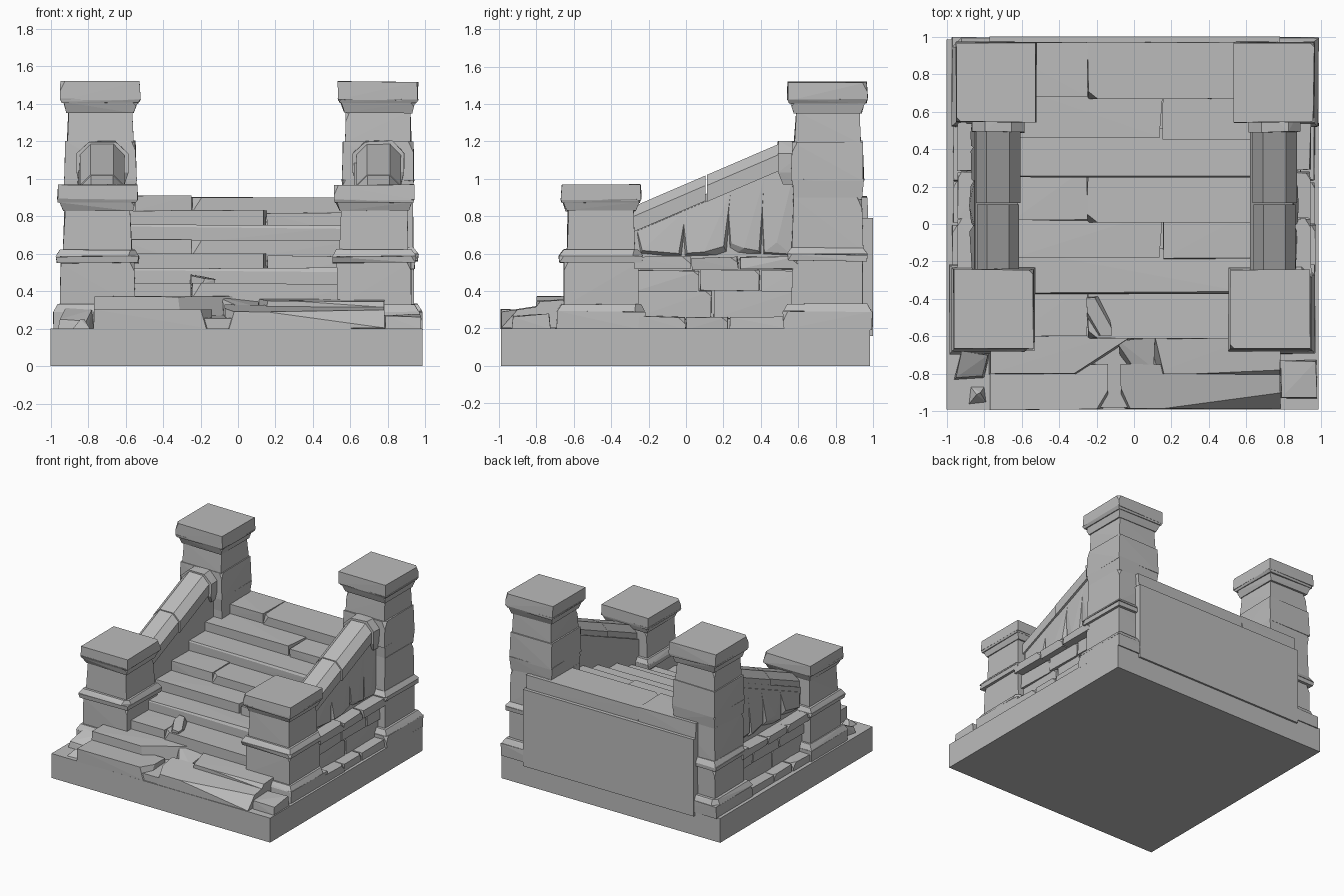
import bpy, bmesh, random
from mathutils import Vector

random.seed(4)
if "Cube" in bpy.data.objects:
    bpy.data.objects.remove(bpy.data.objects["Cube"], do_unlink=True)

GREY = (0.5, 0.5, 0.5, 1)
stone_mat = bpy.data.materials.new("grey_stone")
stone_mat.use_nodes = True
stone_mat.diffuse_color = GREY
stone_mat.node_tree.nodes["Principled BSDF"].inputs["Base Color"].default_value = GREY


def hull(points):
    bm = bmesh.new()
    for p in points:
        bm.verts.new(p)
    bmesh.ops.convex_hull(bm, input=bm.verts[:])
    bmesh.ops.delete(bm, geom=[v for v in bm.verts if not v.link_faces], context='VERTS')
    return bm


def stone(points, cuts=(), wobble=0.0):
    """Convex stone; each cut (point, normal) knocks off the side the normal faces."""
    jitter = lambda: random.uniform(-wobble, wobble)
    bm = hull([Vector(p) + Vector((jitter(), jitter(), jitter())) for p in points])
    for point, normal in cuts:
        bmesh.ops.bisect_plane(bm, geom=bm.verts[:] + bm.edges[:] + bm.faces[:],
                               plane_co=point, plane_no=normal, clear_outer=True)
        rest = [v.co.copy() for v in bm.verts]
        bm.free()
        bm = hull(rest)
    bmesh.ops.dissolve_limit(bm, angle_limit=0.01, verts=bm.verts[:], edges=bm.edges[:])
    bmesh.ops.recalc_face_normals(bm, faces=bm.faces[:])
    return bm


def make(name, stones):
    """Join several stones into one flat-shaded object."""
    whole = bmesh.new()
    for bm in stones:
        part = bpy.data.meshes.new("part")
        bm.to_mesh(part)
        bm.free()
        whole.from_mesh(part)
        bpy.data.meshes.remove(part)
    mesh = bpy.data.meshes.new(name)
    whole.to_mesh(mesh)
    whole.free()
    mesh.materials.append(stone_mat)
    bpy.context.collection.objects.link(bpy.data.objects.new(name, mesh))


def box(x0, x1, y0, y1, z0, z1, rise=0.0):
    """Box corners; rise lifts the rear top edge."""
    return [(x, y, z + (rise if y == y1 and z == z1 else 0))
            for x in (x0, x1) for y in (y0, y1) for z in (z0, z1)]


# Ground slab and rear plate
make("base_slab", [stone(box(-1, 0.985, -0.99, 0.985, 0, 0.2))])
make("back_plate", [stone(box(-0.77, 0.78, 0.9, 1.0, 0.16, 0.79))])

# Steps: riser positions from third step to landing, with alternating joints
risers = [-0.6, -0.37, -0.18, 0.02, 0.25, 0.46, 0.68, 0.97]
for i, (front, back) in enumerate(zip(risers, risers[1:])):
    top = 0.445 + i * 0.077
    low = 0.2 if i == 0 else top - 0.14
    wide = 0.77 if i == 6 else 0.64
    rear = back + (0 if i == 6 else 0.05)
    parts = []
    if i % 3 == 0:
        joint = -0.25
        parts.append(stone(box(-wide, joint, front, rear, low, top), wobble=0.004))
        parts.append(stone(box(joint + 0.005, wide, front - 0.012, rear, low, top - 0.006),
                           [((joint + 0.06, front - 0.012, top), (-0.8, -1, 0.5))], 0.004))
    elif i % 3 == 2:
        joint = 0.15
        parts.append(stone(box(-wide, joint, front, rear, low, top),
                           [((joint - 0.015, front, top), (1, -0.08, 0))], 0.003))
        parts.append(stone(box(joint + 0.005, wide, front - 0.006, rear, low, top - 0.012),
                           wobble=0.004))
    else:
        parts.append(stone(box(-wide, wide, front, rear, low, top),
                           [((0, front, top - 0.012), (0.004, -1, 0.5))], 0.004))
    make(f"step_{i + 3}", parts)

# Broken second step
make("step_2", [
    stone(box(-0.77, 0.02, -0.8, -0.55, 0.2, 0.37),
          [((-0.31, -0.8, 0.3), (0.55, -0.85, 0.1))], 0.004),
    stone(box(0.1, 0.78, -0.8, -0.55, 0.2, 0.345, 0.015),
          [((0.15, -0.8, 0.3), (-1, -0.25, 0.2)), ((0.5, -0.8, 0.335), (0.05, -1, 0.8))], 0.004)])

# Cracked lowest step
make("step_1", [
    stone(box(-0.77, -0.14, -0.99, -0.75, 0.2, 0.3),
          [((-0.2, -0.99, 0.3), (1, -0.6, 0.3))], 0.003),
    stone(box(-0.24, 0.0, -0.98, -0.58, 0.19, 0.255, 0.02)),
    stone(box(-0.07, 0.78, -0.985, -0.75, 0.2, 0.29, 0.035),
          [((-0.07, -0.88, 0.3), (-1, -0.5, 0.3)), ((0.3, -0.985, 0.27), (0.12, -1, 0.9))], 0.003)])

# Loose rubble on the steps and slab
make("rubble", [
    stone(box(-0.07, 0.1, -0.78, -0.62, 0.24, 0.31, 0.04),
          [((-0.03, -0.74, 0.3), (-1, -0.8, 0.4))], 0.015),
    stone(box(-0.25, -0.13, -0.59, -0.39, 0.42, 0.47, 0.01),
          [((-0.14, -0.5, 0.45), (1, 0.5, 0.5)), ((-0.2, -0.57, 0.45), (-0.8, -0.5, 0.3))], 0.01),
    stone([(-0.96, -0.83, 0.2), (-0.8, -0.82, 0.2), (-0.77, -0.69, 0.2), (-0.92, -0.67, 0.2),
           (-0.95, -0.82, 0.25), (-0.81, -0.81, 0.24), (-0.78, -0.7, 0.3), (-0.92, -0.68, 0.31)]),
    stone([(-0.88, -0.96, 0.2), (-0.79, -0.95, 0.2), (-0.8, -0.87, 0.2), (-0.87, -0.87, 0.2),
           (-0.84, -0.91, 0.25), (-0.82, -0.9, 0.25)]),
    stone(box(0.785, 0.975, -0.93, -0.73, 0.2, 0.265, 0.01), wobble=0.006)])


# Pillars: stacked square tiers of (bottom z, half width, top z, half width)
def pillar(name, cx, cy, tiers):
    parts = []
    for z0, h0, z1, h1 in tiers:
        corners = [(cx + sx * h, cy + sy * h, z) for z, h in ((z0, h0), (z1, h1))
                   for sx in (-1, 1) for sy in (-1, 1)]
        sx, sy = random.choice((-1, 1)), random.choice((-1, 1))
        nick = ((cx + sx * (h1 - 0.012), cy + sy * (h1 - 0.012), z1), (sx, sy, 0.5))
        parts.append(stone(corners, [nick], 0.004))
    make(name, parts)


def foot_and_ring(half, z):
    return [(0.19, 0.237, 0.29, 0.237), (0.29, 0.237, 0.33, 0.212),
            (0.32, half, z, half), (z, half + 0.02, z + 0.035, half + 0.026),
            (z + 0.035, half + 0.026, z + 0.07, half + 0.002)]


front_tiers = foot_and_ring(0.198, 0.55) + [
    (0.61, 0.183, 0.84, 0.175), (0.83, 0.185, 0.875, 0.203), (0.872, 0.208, 0.89, 0.214),
    (0.885, 0.214, 0.968, 0.212)]
back_tiers = foot_and_ring(0.19, 0.56) + [
    (0.62, 0.188, 0.9, 0.184), (0.89, 0.184, 1.0, 0.192), (0.99, 0.193, 1.2, 0.187),
    (1.19, 0.178, 1.36, 0.17), (1.35, 0.18, 1.41, 0.198), (1.405, 0.205, 1.425, 0.214),
    (1.42, 0.214, 1.518, 0.212)]
pillar("front_right_pillar", -0.75, -0.455, front_tiers)
pillar("front_left_pillar", 0.727, -0.455, front_tiers)
pillar("back_right_pillar", -0.735, 0.757, back_tiers)
pillar("back_left_pillar", 0.747, 0.757, back_tiers)

# Sloping handrails with faceted section, over masonry side walls
SLOPE = 0.43


def rail_top(y):
    return 0.865 + SLOPE * (y + 0.25)


def rail_section(cx, y, z, size):
    return [(cx + s * a * size, y, z - d * size) for s in (-1, 1)
            for a, d in ((0.06, 0), (0.115, 0.055), (0.115, 0.14))]


for side, sign, cx in (("right", -1, -0.725), ("left", 1, 0.75)):
    rails = []
    for y0, y1, size in ((-0.28, 0.105, 0.97), (0.112, 0.5, 1.03)):
        rails.append(stone(rail_section(cx, y0, rail_top(y0), size)
                           + rail_section(cx, y1, rail_top(y1), size)))
    collar = [(x, y, z) for y in (0.49, 0.62)
              for x, _, z in rail_section(cx, y, 1.2, 1.2)]
    collar += [(cx + s * 0.12, y, 0.97) for s in (-1, 1) for y in (0.52, 0.62)]
    rails.append(stone(collar, wobble=0.004))
    make(f"{side}_handrail", rails)

    inner, outer = sign * 0.62, sign * 0.845
    wall = [(x, y, z) for x in (inner, outer)
            for y in (-0.3, 0.6) for z in (0.19, rail_top(y) - 0.1)]
    make(f"{side}_side_wall", [stone(wall)])

    # Rough facing stones that follow the rail slope
    facing = []
    for y0, y1 in ((-0.26, 0.0), (-0.02, 0.24), (0.22, 0.42), (0.4, 0.59)):
        rough = [(sign * 0.8, y, z) for y in (y0, y1) for z in (0.57, rail_top(y) - 0.13)]
        rough += [(sign * (0.855 + random.uniform(0, 0.025)), y0 + (y1 - y0) * t,
                   0.59 + random.uniform(0, 0.1)) for t in (0.1, 0.45, 0.85)]
        rough += [(sign * 0.85, y, rail_top(y) - 0.14) for y in (y0, y1)]
        facing.append(stone(rough))
    make(f"{side}_rough_facing", facing)

    # Masonry courses: low kerb, wall bricks and projecting ledge
    bricks = []
    for z0, z1, reach, joints in ((0.19, 0.26, 0.965, (-0.26, 0.0, 0.23, 0.58)),
                                  (0.25, 0.405, 0.875, (-0.28, 0.14, 0.6)),
                                  (0.4, 0.51, 0.89, (-0.28, 0.07, 0.4, 0.6)),
                                  (0.515, 0.58, 0.94, (-0.28, 0.03, 0.28, 0.6))):
        for y0, y1 in zip(joints, joints[1:]):
            xs = sorted((sign * 0.75, sign * reach))
            nick = ((sign * (reach - 0.012), y1 - 0.02, z1), (sign, 0.6, 0.7))
            bricks.append(stone(box(*xs, y0 + 0.005, y1 - 0.005, z0, z1), [nick], 0.006))
    make(f"{side}_wall_courses", bricks)
